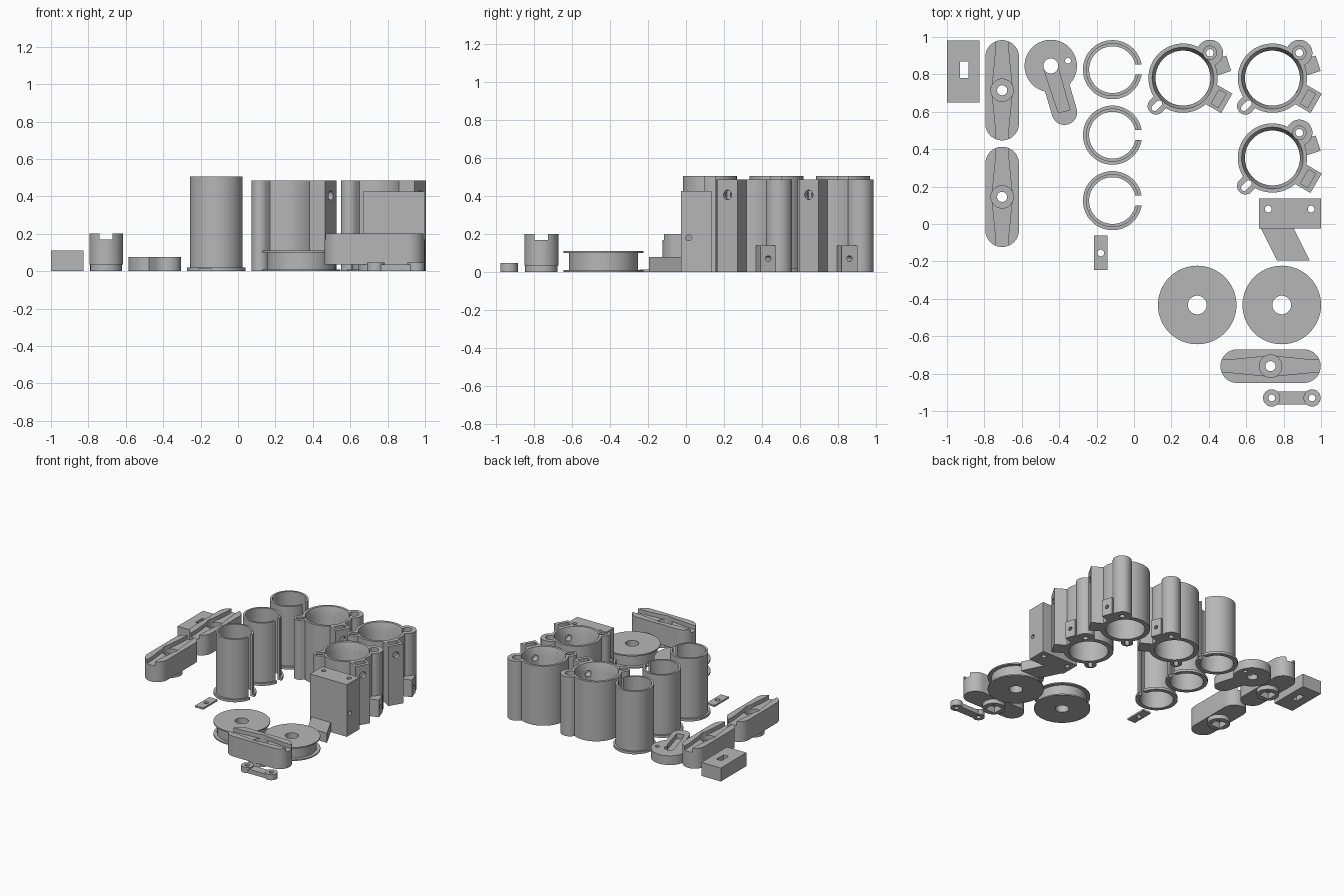
import bpy, bmesh
from math import sin, cos, pi, atan2, radians
from mathutils import Matrix, Vector

if "Cube" in bpy.data.objects:
    bpy.data.objects.remove(bpy.data.objects["Cube"])

grey = bpy.data.materials.new("plain grey plastic")
grey.use_nodes = True
COLOUR = (0.47, 0.47, 0.47, 1)
grey.diffuse_color = COLOUR
grey.node_tree.nodes["Principled BSDF"].inputs["Base Color"].default_value = COLOUR
scene = bpy.context.scene.collection


# ---- solid helpers: each returns a mesh ----
def to_mesh(bm):
    bmesh.ops.recalc_face_normals(bm, faces=bm.faces)
    mesh = bpy.data.meshes.new("solid")
    bm.to_mesh(mesh)
    bm.free()
    return mesh


def prism(points, z0, z1):
    bm = bmesh.new()
    face = bm.faces.new([bm.verts.new((x, y, z0)) for x, y in points])
    top = bmesh.ops.extrude_face_region(bm, geom=[face])["geom"]
    verts = [g for g in top if isinstance(g, bmesh.types.BMVert)]
    bmesh.ops.translate(bm, verts=verts, vec=(0, 0, z1 - z0))
    return to_mesh(bm)


def box(x0, x1, y0, y1, z0, z1):
    return prism([(x0, y0), (x1, y0), (x1, y1), (x0, y1)], z0, z1)


def cyl(r, z0, z1, x=0, y=0, r_top=None):
    bm = bmesh.new()
    bmesh.ops.create_cone(bm, cap_ends=True, segments=64, radius1=r,
                          radius2=r if r_top is None else r_top, depth=z1 - z0,
                          matrix=Matrix.Translation((x, y, (z0 + z1) / 2)))
    return to_mesh(bm)


def capsule(p, q, r, z0, z1):
    """Rounded bar running from point p to point q."""
    heading = atan2(q[1] - p[1], q[0] - p[0])
    n = 24
    pts = []
    for c, start in ((q, heading - pi / 2), (p, heading + pi / 2)):
        for i in range(n + 1):
            a = start + pi * i / n
            pts.append((c[0] + r * cos(a), c[1] + r * sin(a)))
    return prism(pts, z0, z1)


def turned(mesh, degrees):
    mesh.transform(Matrix.Rotation(radians(degrees), 4, 'Z'))
    return mesh


def side_hole(r, length, start, degrees=0):
    """Horizontal drill along a compass angle, about the local origin."""
    mesh = cyl(r, 0, length)
    mesh.transform(Matrix.Translation(start) @ Matrix.Rotation(pi / 2, 4, 'Y'))
    return turned(mesh, degrees)


def carve(base, adds=(), cuts=()):
    """Join extra solids to a base, then cut holes from the result."""
    work = bpy.data.objects.new("work", base)
    scene.objects.link(work)
    helpers = []
    for group, op in ((adds, 'UNION'), (cuts, 'DIFFERENCE')):
        for mesh in group:
            helper = bpy.data.objects.new("helper", mesh)
            helper.hide_render = True
            scene.objects.link(helper)
            helpers.append(helper)
            mod = work.modifiers.new("carve", 'BOOLEAN')
            mod.operation, mod.object, mod.solver = op, helper, 'EXACT'
    bpy.context.view_layer.update()
    graph = bpy.context.evaluated_depsgraph_get()
    result = bpy.data.meshes.new_from_object(work.evaluated_get(graph))
    for ob in helpers + [work]:
        bpy.data.objects.remove(ob)
    return result


def place(name, mesh, spots=((0, 0),), degrees=0):
    mesh.materials.clear()
    mesh.materials.append(grey)
    mesh.shade_smooth()
    mesh.set_sharp_from_angle(angle=radians(30))
    mesh.name = name
    for x, y in spots:
        ob = bpy.data.objects.new(name, mesh)
        ob.location = (x, y, 0)
        ob.rotation_euler.z = radians(degrees)
        scene.objects.link(ob)


# ---- slotted block ----
place("slotted_block", carve(box(-1, -0.825, 0.65, 0.98, 0, 0.11),
                             cuts=[box(-0.93, -0.885, 0.78, 0.87, -0.1, 0.2)]))

# ---- grooved arms with a socket hub underneath ----
groove = [(-0.4, -0.035), (-0.2, -0.035), (0, -0.055), (0.2, -0.035), (0.4, -0.035),
          (0.4, 0.035), (0.2, 0.035), (0, 0.055), (-0.2, 0.035), (-0.4, 0.035)]
arm = carve(capsule((-0.178, 0), (0.178, 0), 0.09, 0.035, 0.2),
            adds=[cyl(0.085, 0, 0.06)],
            cuts=[prism(groove, 0.168, 0.3), cyl(0.06, 0.13, 0.3), cyl(0.027, -0.1, 0.3),
                  box(-0.045, 0.045, -0.045, 0.045, -0.1, 0.05)])
place("grooved_arm_side", arm, [(-0.705, 0.715), (-0.705, 0.145)], 90)
place("grooved_arm_front", arm.copy(), [(0.73, -0.76)])

# ---- crank with a recessed pocket ----
pocket = [(-0.036, -0.02), (0.04, -0.25), (0.103, -0.235), (0.042, -0.02)]
crank = carve(cyl(0.14, 0, 0.075),
              adds=[capsule((0, 0), (0.073, -0.247), 0.068, 0, 0.075)],
              cuts=[prism(pocket, 0.035, 0.2), cyl(0.04, -0.1, 0.2),
                    cyl(0.016, -0.1, 0.2, 0.092, 0.028)])
place("crank", crank, [(-0.445, 0.845)])

# ---- split sleeves with a foot flange ----
sleeve = carve(cyl(0.142, 0, 0.505), adds=[cyl(0.158, 0, 0.02)],
               cuts=[cyl(0.125, -0.1, 0.6), box(0, 0.3, -0.027, 0.027, -0.1, 0.6)])
place("split_sleeve", sleeve, [(-0.115, y) for y in (0.825, 0.475, 0.125)])

# ---- motor housings: bore, post, ear, low tab and tall clamp tab ----
TALL = 0.485
housing = carve(
    cyl(0.185, 0, TALL),
    adds=[cyl(0.07, 0, TALL, 0.144, 0.135),
          capsule((-0.12, -0.125), (-0.144, -0.15), 0.045, 0, TALL),
          turned(box(0.1, 0.257, -0.043, 0.043, 0, 0.14), 18),
          turned(box(0.1, 0.27, -0.06, 0.06, 0, TALL), -30)],
    cuts=[cyl(0.147, -0.1, 0.6),
          cyl(0.14, 0.40, 0.51, r_top=0.172),
          cyl(0.02, -0.1, 0.6, 0.144, 0.135),
          cyl(0.036, 0.44, 0.6, 0.144, 0.135),
          capsule((-0.127, -0.135), (-0.152, -0.16), 0.016, -0.1, 0.6),
          turned(box(0.198, 0.242, -0.043, 0.043, 0.35, 0.6), -30),
          side_hole(0.025, 0.3, (0.1, 0, 0.405), -30),
          side_hole(0.015, 0.3, (0.1, 0, 0.07), 18)])
place("motor_housing", housing, [(0.262, 0.78), (0.74, 0.78), (0.74, 0.353)])

# ---- tall bracket with a slanted foot ----
foot = [(0.68, 0.0), (0.68, -0.025), (0.765, -0.195), (0.94, -0.195), (0.855, -0.025), (0.855, 0.0)]
bracket = carve(box(0.668, 1, -0.025, 0.135, 0, 0.425),
                adds=[prism(foot, 0, 0.078)],
                cuts=[cyl(0.018, -0.1, 0.6, x, 0.08) for x in (0.718, 0.947)]
                + [side_hole(0.016, 0.6, (0.6, 0.015, 0.18))])
place("tall_bracket", bracket)

# ---- spools ----
spool = carve(cyl(0.182, 0, 0.11),
              adds=[cyl(0.21, 0, 0.01), cyl(0.21, 0.1, 0.11)],
              cuts=[cyl(0.05, -0.1, 0.2)])
place("spool", spool, [(0.338, -0.433), (0.79, -0.433)])

# ---- small link with an eye at each end ----
eyes = (-0.108, 0.108)
link = carve(box(-0.108, 0.108, -0.035, 0.035, 0, 0.035),
             adds=[cyl(0.046, 0, 0.046, x) for x in eyes],
             cuts=[cyl(0.018, -0.1, 0.2, x) for x in eyes])
place("small_link", link, [(0.844, -0.93)])

# ---- thin drilled plate ----
place("thin_plate", carve(box(-0.215, -0.142, -0.245, -0.062, 0, 0.014),
                          cuts=[cyl(0.018, -0.1, 0.2, -0.178, -0.155)]))
